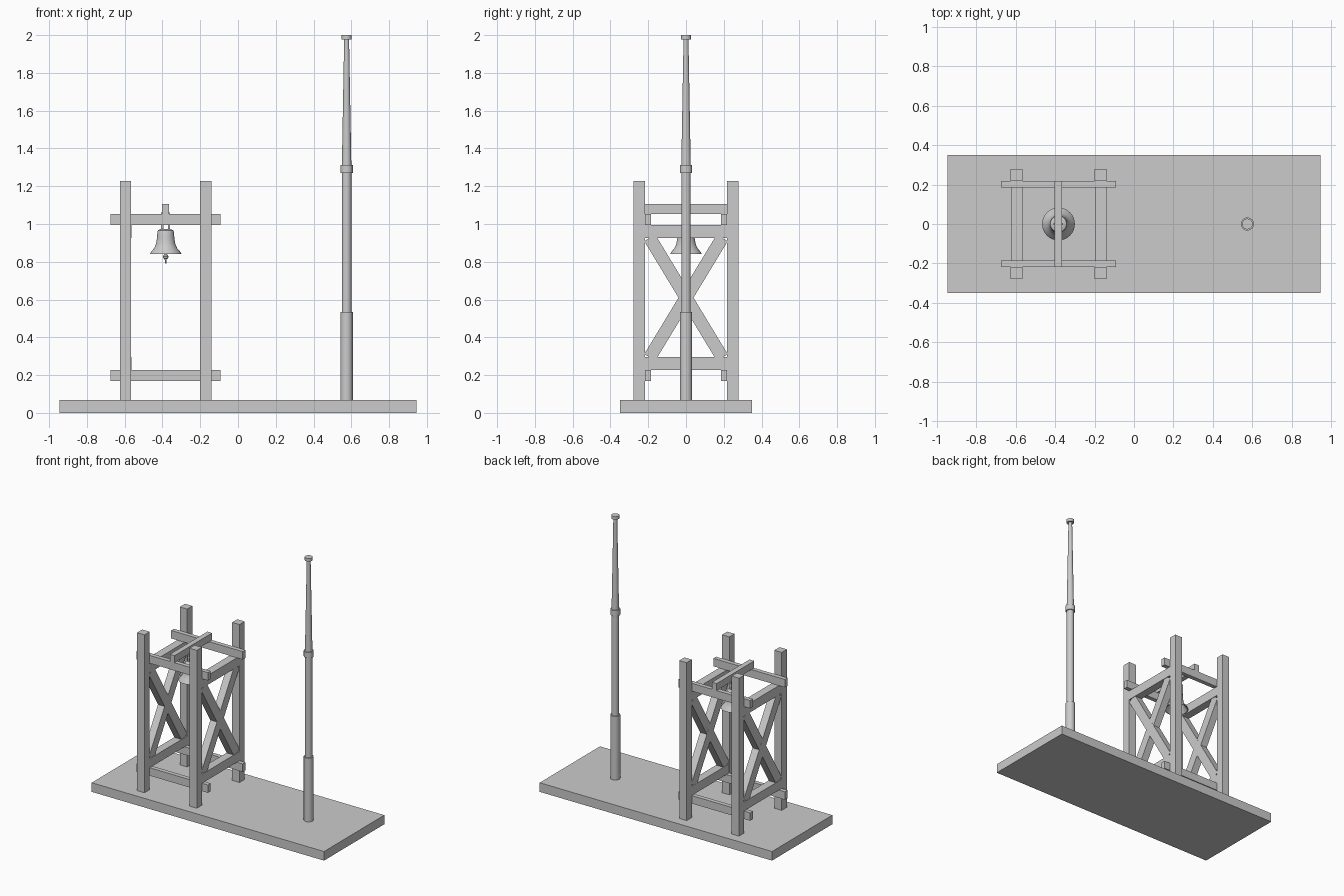
import bpy, bmesh, math
from mathutils import Vector

if "Cube" in bpy.data.objects:
    bpy.data.objects.remove(bpy.data.objects["Cube"])

BX = -0.383   # bell tower centre
PX = 0.575    # pole centre


def box(name, lo, hi, angle=0.0):
    lo, hi = Vector(lo), Vector(hi)
    size = hi - lo
    me = bpy.data.meshes.new(name)
    bm = bmesh.new()
    bmesh.ops.create_cube(bm, size=1)
    bmesh.ops.scale(bm, vec=size, verts=bm.verts)
    bm.to_mesh(me)
    bm.free()
    ob = bpy.data.objects.new(name, me)
    ob.location = (lo + hi) / 2
    ob.rotation_euler.x = angle
    bpy.context.collection.objects.link(ob)
    return ob


def lathe(name, x, profile, n=32):
    # revolve an (r, z) outline around a vertical axis
    me = bpy.data.meshes.new(name)
    bm = bmesh.new()
    vs = [bm.verts.new((r, 0, z)) for r, z in profile]
    es = [bm.edges.new(p) for p in zip(vs, vs[1:])]
    bmesh.ops.spin(bm, geom=vs + es, cent=(0, 0, 0), axis=(0, 0, 1),
                   angle=2 * math.pi, steps=n)
    bmesh.ops.remove_doubles(bm, verts=bm.verts, dist=1e-5)
    bmesh.ops.recalc_face_normals(bm, faces=bm.faces)
    bm.to_mesh(me)
    bm.free()
    ob = bpy.data.objects.new(name, me)
    ob.location.x = x
    bpy.context.collection.objects.link(ob)
    bpy.ops.object.select_all(action='DESELECT')
    ob.select_set(True)
    bpy.context.view_layer.objects.active = ob
    bpy.ops.object.shade_smooth_by_angle(angle=math.radians(35))
    return ob


# base slab
box("base", (-0.945, -0.35, 0), (0.945, 0.35, 0.067))

# side frames: posts, rails and crossed braces
for side, sx in (("left", -1), ("right", 1)):
    cx = BX + sx * 0.213
    for end, sy in (("front", -1), ("back", 1)):
        cy = sy * 0.248
        box(f"{side}_{end}_post", (cx - 0.03, cy - 0.03, 0.067),
            (cx + 0.03, cy + 0.03, 1.228))
    for level, z0, z1 in (("lower", 0.228, 0.295), ("upper", 0.927, 0.996)):
        box(f"{side}_{level}_rail", (cx - 0.029, -0.22, z0), (cx + 0.031, 0.22, z1))
    for k, s in (("a", 1), ("b", -1)):
        d = 0.027 + (0.0005 if s > 0 else 0)
        box(f"{side}_brace_{k}", (cx - d, -0.034, 0.61 - 0.37),
            (cx + d, 0.034, 0.61 + 0.37), s * math.atan(1 / 1.65))

# cross beams tying the two frames
for end, sy in (("front", -1), ("back", 1)):
    for level, z0 in (("lower", 0.17), ("upper", 0.996)):
        box(f"{end}_{level}_beam", (BX - 0.291, sy * 0.202 - 0.016, z0),
            (BX + 0.291, sy * 0.202 + 0.016, z0 + 0.058))

# beam carrying the bell, with hanger
box("bell_beam", (BX - 0.019, -0.218, 1.054), (BX + 0.019, 0.218, 1.106))
for side, sx in (("left", -1), ("right", 1)):
    box(f"{side}_hanger", (BX + sx * 0.018 - 0.006, -0.006, 0.965),
        (BX + sx * 0.018 + 0.006, 0.006, 1.06))
box("hanger_bar", (BX - 0.024, -0.006, 0.995), (BX + 0.024, 0.006, 1.007))

# hollow bell
lathe("bell", BX, [
    (0, 0.974), (0.03, 0.972), (0.041, 0.966), (0.044, 0.955), (0.046, 0.925),
    (0.051, 0.895), (0.061, 0.872), (0.078, 0.852), (0.083, 0.842),
    (0.077, 0.842), (0.056, 0.868), (0.046, 0.895), (0.041, 0.925),
    (0.037, 0.96), (0, 0.965)])

# clapper
lathe("clapper", BX, [
    (0, 0.968), (0.005, 0.968), (0.005, 0.84), (0.012, 0.836), (0.015, 0.827),
    (0.012, 0.818), (0.005, 0.814), (0.004, 0.79), (0, 0.79)], 16)

# stepped and tapered pole
lathe("pole", PX, [
    (0, 0.067), (0.033, 0.067), (0.033, 0.535), (0.025, 0.535), (0.025, 1.27),
    (0.033, 1.27), (0.033, 1.312), (0.025, 1.312), (0.013, 1.98), (0, 1.98)])
lathe("pole_cap", PX, [(0, 1.978), (0.027, 1.978), (0.027, 2.0), (0, 2.0)])
